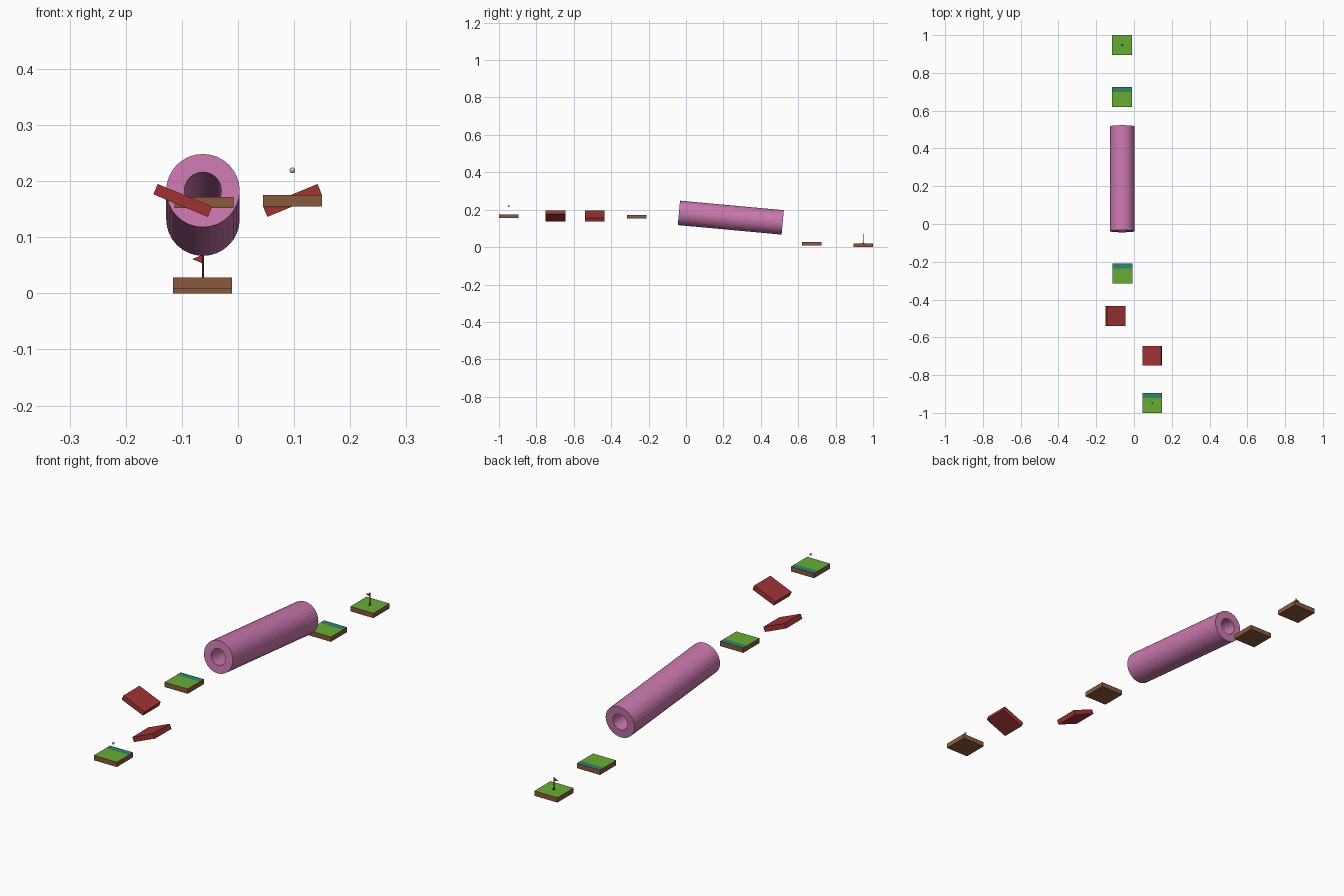
import bpy, bmesh, math
from mathutils import Matrix, Vector

if "Cube" in bpy.data.objects:
    bpy.data.objects.remove(bpy.data.objects["Cube"])


def material(name, rgb):
    lin = [((c / 255 + 0.055) / 1.055) ** 2.4 if c > 10 else c / 255 / 12.92 for c in rgb]
    m = bpy.data.materials.new(name)
    m.diffuse_color = (*lin, 1)
    m.use_nodes = True
    m.node_tree.nodes["Principled BSDF"].inputs["Base Color"].default_value = m.diffuse_color
    return m


BROWN = material("earth brown", (138, 90, 62))
GREEN = material("grass green", (104, 172, 52))
TEAL = material("teal", (46, 132, 112))
RED = material("brick red", (160, 52, 52))
PINK = material("pipe pink", (202, 120, 174))
DARK = material("pole brown", (70, 42, 36))
GREY = material("ball grey", (190, 190, 198))


def finish(name, bm, mats, loc=(0, 0, 0), rot=(0, 0, 0)):
    bmesh.ops.recalc_face_normals(bm, faces=bm.faces)
    me = bpy.data.meshes.new(name)
    bm.to_mesh(me)
    bm.free()
    for m in mats:
        me.materials.append(m)
    ob = bpy.data.objects.new(name, me)
    ob.location, ob.rotation_euler = loc, rot
    bpy.context.collection.objects.link(ob)
    return ob


SIZE, THICK = 0.105, 0.02


def slab_mesh():
    bm = bmesh.new()
    bmesh.ops.create_cube(bm, size=1, matrix=Matrix.Diagonal((SIZE, SIZE, THICK, 1)))
    return bm


# Grass platform: brown block, green top, optional teal strip along the back edge
def platform(name, x, y, top, strip=True):
    bm = slab_mesh()
    if strip:
        bmesh.ops.bisect_plane(bm, geom=bm.verts[:] + bm.edges[:] + bm.faces[:],
                               plane_co=(0, SIZE / 2 - 0.026, 0), plane_no=(0, 1, 0))
    bm.normal_update()
    for f in bm.faces:
        if f.normal.z > 0.9:
            back = f.calc_center_median().y > SIZE / 2 - 0.026
            f.material_index = 2 if back else 1
    finish(name, bm, [BROWN, GREEN, TEAL], (x, y, top - THICK / 2))


platform("start_platform", 0.097, -0.9475, 0.175)
platform("middle_platform", -0.0605, -0.2625, 0.172)
platform("lower_platform", -0.0635, 0.6715, 0.028)
platform("goal_platform", -0.0635, 0.9475, 0.02, strip=False)

# Tilted red ramps
for name, x, y, tilt in (("right_ramp", 0.097, -0.6975, -22.5),
                         ("left_ramp", -0.0985, -0.4875, 22.5)):
    finish(name, slab_mesh(), [RED], (x, y, 0.1655), (0, math.radians(tilt), 0))

# Sloping hollow pipe: ring profile spun about its axis
N, R_OUT, R_IN, HALF = 32, 0.0655, 0.033, 0.2787
bm = bmesh.new()
rings = []
for i in range(N):
    a = 2 * math.pi * i / N
    rings.append([bm.verts.new((r * math.cos(a), y, r * math.sin(a)))
                  for r, y in ((R_OUT, -HALF), (R_OUT, HALF), (R_IN, HALF), (R_IN, -HALF))])
for i in range(N):
    p, q = rings[i], rings[(i + 1) % N]
    for k in range(4):
        bm.faces.new((p[k], p[(k + 1) % 4], q[(k + 1) % 4], q[k]))
finish("pipe", bm, [PINK], (-0.0625, 0.2395, 0.1575), (math.radians(-5.25), 0, 0))

# Ball hovering over the start
bm = bmesh.new()
bmesh.ops.create_uvsphere(bm, u_segments=16, v_segments=10, radius=0.005)
ball = finish("ball", bm, [GREY], (0.097, -0.9475, 0.219))
for p in ball.data.polygons:
    p.use_smooth = True

# Flag pole, cup and flag on the goal
GX, GY = -0.0625, 0.9475


def cylinder(name, radius, z0, z1, mat):
    bm = bmesh.new()
    bmesh.ops.create_cone(bm, cap_ends=True, segments=12, radius1=radius, radius2=radius, depth=z1 - z0)
    finish(name, bm, [mat], (GX, GY, (z0 + z1) / 2))


cylinder("pole", 0.002, 0.02, 0.07, DARK)
cylinder("cup", 0.006, 0.0195, 0.0206, DARK)

bm = bmesh.new()
f = bm.faces.new([bm.verts.new(v) for v in ((0, -0.001, 0.069), (0, -0.001, 0.053), (-0.019, -0.001, 0.061))])
ext = bmesh.ops.extrude_face_region(bm, geom=[f])
bmesh.ops.translate(bm, vec=Vector((0, 0.002, 0)),
                    verts=[g for g in ext["geom"] if isinstance(g, bmesh.types.BMVert)])
finish("flag", bm, [RED], (GX, GY, 0))
